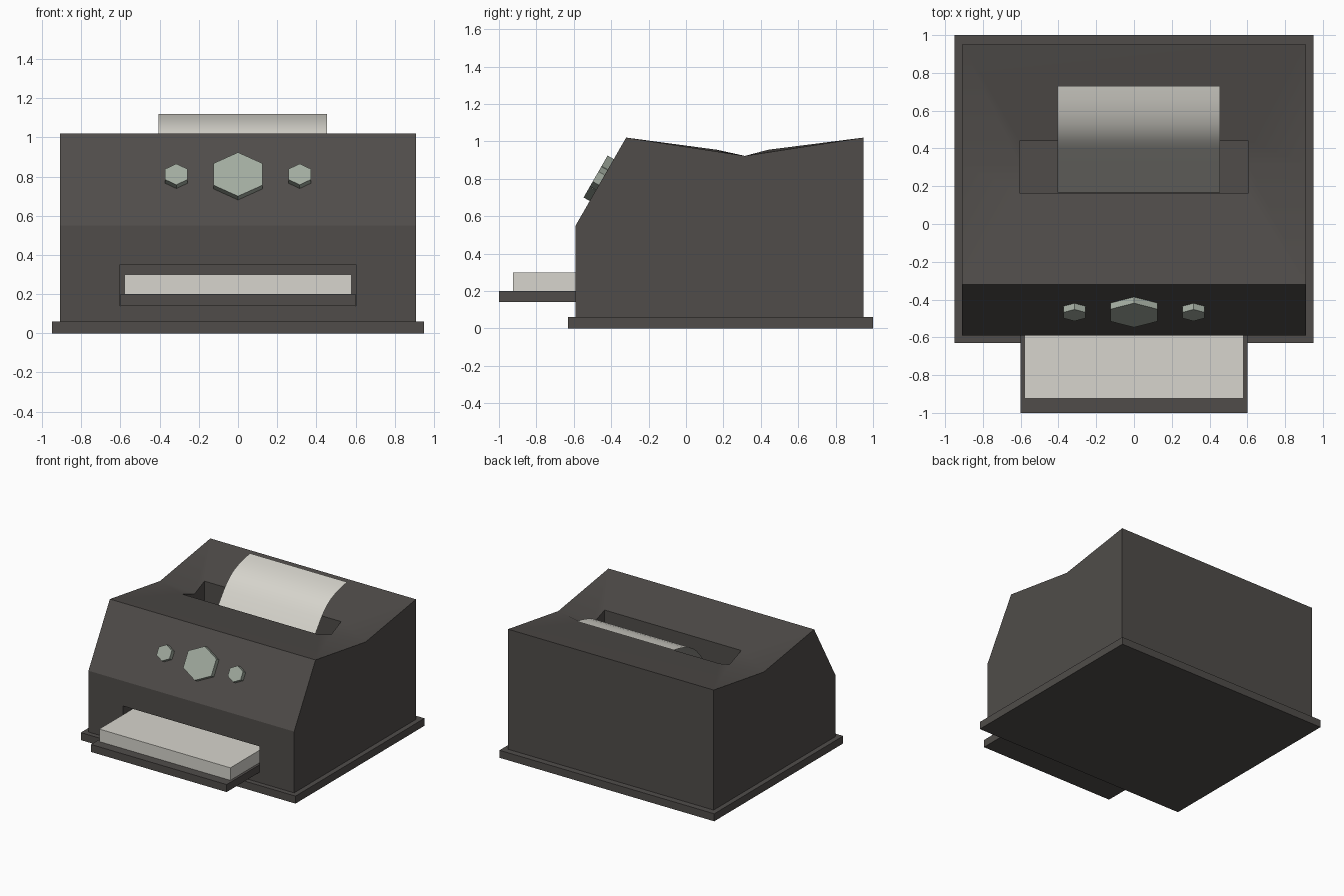
import bpy, bmesh, math
from mathutils import Vector, Matrix

if "Cube" in bpy.data.objects:
    bpy.data.objects.remove(bpy.data.objects["Cube"])


def material(name, rgb):
    m = bpy.data.materials.new(name)
    m.diffuse_color = (*rgb, 1)
    m.use_nodes = True
    m.node_tree.nodes["Principled BSDF"].inputs["Base Color"].default_value = m.diffuse_color
    return m


CASE = material("dark_casing", (0.08, 0.073, 0.068))
PAPER = material("paper_white", (0.68, 0.665, 0.61))
KEY = material("button_grey_green", (0.36, 0.41, 0.35))


def finish(name, bm, mat, closed=True):
    bmesh.ops.remove_doubles(bm, verts=bm.verts, dist=1e-5)
    if closed:
        bmesh.ops.recalc_face_normals(bm, faces=bm.faces)
    me = bpy.data.meshes.new(name)
    bm.to_mesh(me)
    bm.free()
    me.materials.append(mat)
    ob = bpy.data.objects.new(name, me)
    bpy.context.collection.objects.link(ob)
    return ob


def smooth(ob, degrees):
    bpy.ops.object.select_all(action='DESELECT')
    ob.select_set(True)
    bpy.context.view_layer.objects.active = ob
    bpy.ops.object.shade_smooth_by_angle(angle=math.radians(degrees))


def box(name, x, y0, y1, z0, z1, mat):
    bm = bmesh.new()
    bmesh.ops.create_cube(bm, size=1)
    for v in bm.verts:
        v.co = (v.co.x * 2 * x, y0 + (v.co.y + .5) * (y1 - y0), z0 + (v.co.z + .5) * (z1 - z0))
    return finish(name, bm, mat)


def face(bm, pts):
    bm.faces.new([bm.verts.new(p) for p in pts])


def bridge(bm, a, b):
    """Quads between two loops with the same number of points."""
    for i in range(len(a)):
        j = (i + 1) % len(a)
        face(bm, (a[i], a[j], b[j], b[i]))


def loop(x, profile):
    """Closed loop from a (y, z) profile: right side, then left side back."""
    return [(x, y, z) for y, z in profile] + [(-x, y, z) for y, z in reversed(profile)]


# Main casing: side profile, paper slot in the top, tray recess in the front
W = 0.91
top = [(-.32, 1.02), (.315, .922), (.95, 1.02)]
rim = [(.165, .955), (.315, .90), (.44, .955)]
bm = bmesh.new()
for s in (-W, W):
    face(bm, [(s, y, z) for y, z in [(-.59, .06), (-.59, .55)] + top + [(.95, .06)]])
slot = loop(.605, rim)
well = [(x, y, .5) for x, y, z in slot]
bridge(bm, loop(W, top), slot)
bridge(bm, slot, well)
face(bm, well)
front = loop(W, [(-.59, .06), (-.59, .55)])
opening = loop(.603, [(-.59, .14), (-.59, .35)])
recess = [(x, .1, z) for x, y, z in opening]
bridge(bm, front, opening)
bridge(bm, opening, recess)
face(bm, recess)
for (ya, za), (yb, zb) in (((-.59, .55), (-.32, 1.02)), ((.95, 1.02), (.95, .06)), ((.95, .06), (-.59, .06))):
    face(bm, loop(W, [(ya, za), (yb, zb)]))
smooth(finish("casing", bm, CASE), 25)

# Base plate, output tray and paper stack
box("base_plate", .95, -.63, 1.0, 0, .06, CASE)
box("output_tray", .6, -1.0, .09, .14, .2, CASE)
box("paper_stack", .58, -.925, .08, .2, .3, PAPER)

# Curved sheet feeding out of the slot: straight ramp, then a bend backwards
bm = bmesh.new()
path = [(.168, .62), (.25, .745), (.335, .868), (.40, .955), (.44, 1.0), (.48, 1.035),
        (.53, 1.065), (.59, 1.089), (.66, 1.108), (.73, 1.12)]
for (ya, za), (yb, zb) in zip(path, path[1:]):
    face(bm, ((-.405, ya, za), (.455, ya, za), (.455, yb, zb), (-.405, yb, zb)))
smooth(finish("feed_sheet", bm, PAPER, closed=False), 40)

# Hexagonal buttons standing on the sloped panel
up = Vector((0, .27, .47)).normalized()
out = Vector((0, -up.z, up.y))
mid = Vector((0, -.59 + .243 * .27 / .47, .793))


def button(name, x, rx, ry, h=.038):
    bm = bmesh.new()
    ends = []
    for d in (-.01, h):
        ends.append([mid + Vector((x + rx * math.sin(k * math.pi / 3), 0, 0))
                     + up * ry * math.cos(k * math.pi / 3) + out * d for k in range(6)])
    bridge(bm, *ends)
    for e in ends:
        face(bm, e)
    finish(name, bm, KEY)


button("main_button", 0, .144, .129)
for side, x in (("left", -.315), ("right", .315)):
    button(side + "_button", x, .066, .062)
